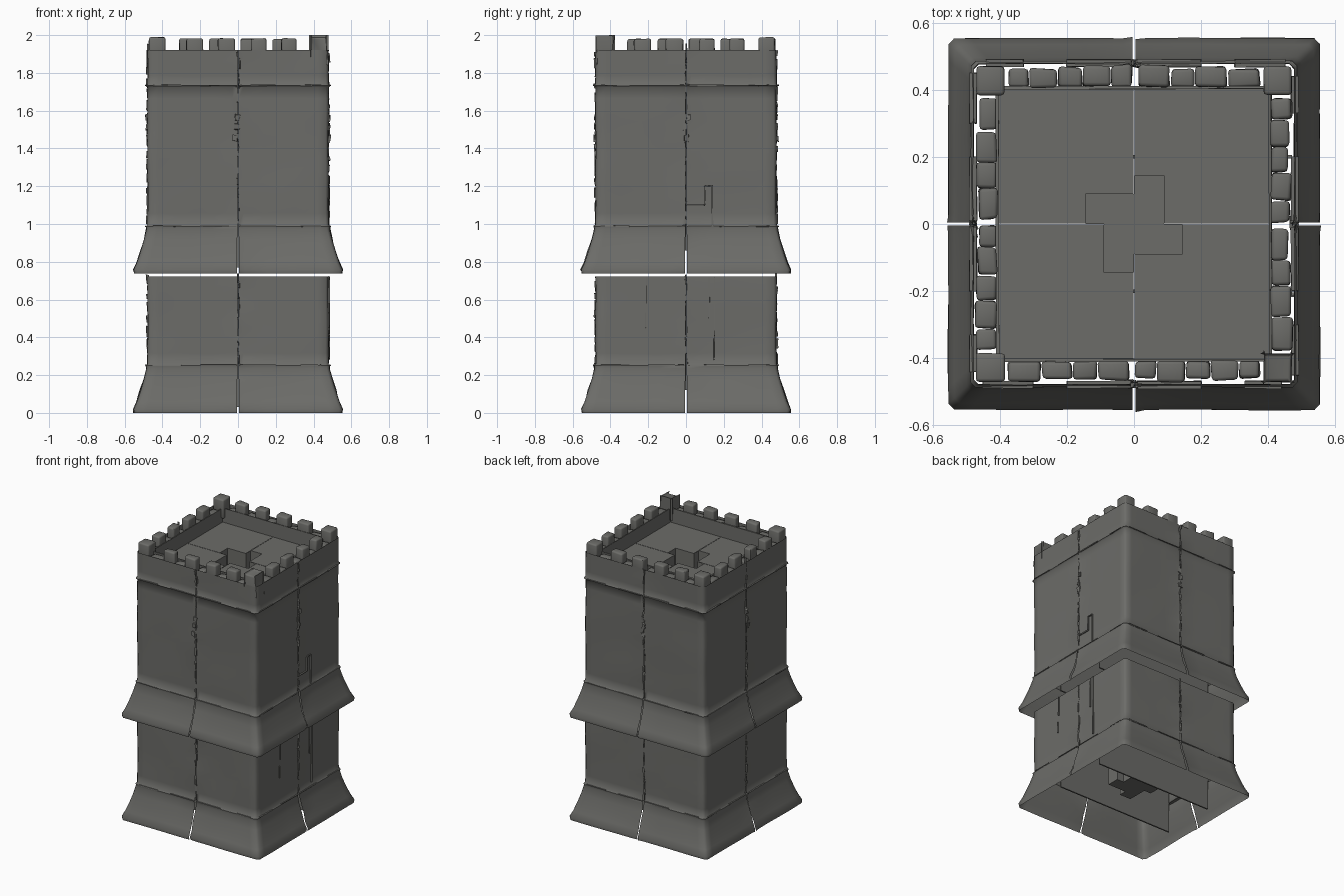
import bpy, bmesh, math, random
from mathutils import Matrix, Vector, noise

random.seed(4)
if "Cube" in bpy.data.objects:
    bpy.data.objects.remove(bpy.data.objects["Cube"])

stone = bpy.data.materials.new("grey_stone")
stone.use_nodes = True
COLOUR = (0.15, 0.15, 0.14, 1)
stone.diffuse_color = COLOUR
bsdf = stone.node_tree.nodes["Principled BSDF"]
bsdf.inputs["Base Color"].default_value = COLOUR
bsdf.inputs["Roughness"].default_value = 0.9

WALL, INNER = 0.478, 0.41


def finish(name, bm, angle=40):
    """Turn a bmesh into a shaded stone object."""
    mesh = bpy.data.meshes.new(name)
    bm.to_mesh(mesh)
    bm.free()
    obj = bpy.data.objects.new(name, mesh)
    bpy.context.collection.objects.link(obj)
    mesh.materials.append(stone)
    bpy.ops.object.select_all(action="DESELECT")
    obj.select_set(True)
    bpy.context.view_layer.objects.active = obj
    bpy.ops.object.shade_smooth_by_angle(angle=math.radians(angle))
    return obj


def box(bm, lo, hi, rot=None, wobble=0.0):
    """Box between two corners, optionally turned about z and roughened."""
    lo, hi = Vector(lo), Vector(hi)
    verts = bmesh.ops.create_cube(bm, size=1)["verts"]
    for v in verts:
        p = (lo + hi) / 2 + Vector(c * s for c, s in zip(v.co, hi - lo))
        p += Vector(random.uniform(-wobble, wobble) for _ in range(3))
        v.co = rot @ p if rot else p
    return verts


def quarter(k):
    return Matrix.Rotation(k * math.pi / 2, 4, "Z")


def shell(name, profile):
    """Four corner pieces of wall following a (radius, height) profile."""
    bm = bmesh.new()
    steps = [0.004, 0.03, 0.14, 0.25, 0.36, 0.44, 0.485]
    for k in range(4):
        rows = []
        for r, z in profile:
            row = []
            half = [t / 0.5 * r for t in steps]
            path = [(r, t) for t in half] + [(t, r) for t in reversed(half)]
            for i, (x, y) in enumerate(path):
                n = noise.noise(Vector((x * 4 + k * 7, y * 4, z * 4)))
                scale = 1 + 0.008 * n
                if i in (0, len(path) - 1):
                    scale += random.uniform(-0.008, 0.012)
                p = Vector((x * scale, y * scale, z))
                row.append(bm.verts.new(quarter(k) @ p))
            rows.append(row)
        for a, b in zip(rows, rows[1:]):
            for i in range(len(a) - 1):
                bm.faces.new((a[i], a[i + 1], b[i + 1], b[i]))
    return finish(name, bm, 50)


def skirt(base):
    """Flared foot of a storey."""
    flare = [(0.55, 0), (0.553, 0.02), (0.535, 0.06), (0.515, 0.12),
             (0.497, 0.18), (0.484, 0.235), (0.486, 0.25)]
    return [(r, base + z) for r, z in flare]


def straight(z0, z1, count):
    return [(WALL, z0 + (z1 - z0) * i / count) for i in range(count + 1)]


# Wall shells, lower and upper storey
shell("lower_wall", skirt(0) + straight(0.258, 0.722, 8))
shell("upper_wall", skirt(0.738) + straight(0.995, 1.725, 12)
      + [(0.486, 1.732)] + straight(1.742, 1.92, 4))


def floor(name, z, bottom):
    """Floor of four slabs around a pinwheel shaft with a closed bottom."""
    bm = bmesh.new()
    nx, ny, g = 0.09, 0.145, 0.001
    outline = [(nx, g), (INNER, g), (INNER, INNER), (g, INNER), (g, ny), (nx, ny)]
    for k in range(4):
        rot = quarter(k)
        top = [bm.verts.new(rot @ Vector((x, y, z))) for x, y in outline]
        bm.faces.new(top)
        # Shaft walls follow the notch of the slab
        notch = [(nx, 0), (nx, ny), (0, ny)]
        up = [bm.verts.new(rot @ Vector((x, y, z))) for x, y in notch]
        down = [bm.verts.new(rot @ Vector((x, y, bottom))) for x, y in notch]
        for i in range(2):
            bm.faces.new((up[i], up[i + 1], down[i + 1], down[i]))
        inner = bm.verts.new(rot @ Vector((0, 0, bottom)))
        bm.faces.new([inner] + down)
        # Ends of the shaft where neighbouring notches differ
        end = [(0, nx, z), (0, ny, z), (0, ny, bottom), (0, nx, bottom)]
        bm.faces.new([bm.verts.new(rot @ Vector(p)) for p in end])
    return finish(name, bm, 20)


floor("roof_floor", 1.82, 0.86)
floor("lower_floor", 0.7, 0.12)

# Long partition walls inside each storey
bm = bmesh.new()
for z0, z1 in ((0.03, 0.69), (0.77, 1.8)):
    for y in (-0.2, 0.2):
        box(bm, (-0.47, y - 0.005, z0), (0.47, y + 0.005, z1))
finish("partition_walls", bm)

# Inner face of the parapet
bm = bmesh.new()
for k in range(4):
    box(bm, (INNER - 0.008, -INNER, 1.815), (INNER, INNER, 1.92), quarter(k), 0.002)
finish("parapet_inner_wall", bm)

# Battlements: tall merlons and low blocks along both arms of each corner
bm = bmesh.new()
side_tall = [(0.07, 0.15), (0.23, 0.31)]
side_low = [(0.005, 0.066), (0.154, 0.226), (0.314, 0.375)]
top_tall = [(0.015, 0.105), (0.185, 0.275)]
top_low = [(0.109, 0.181), (0.279, 0.375)]
for k in range(4):
    rot = quarter(k)
    for spans, height in ((side_tall, 1.99), (side_low, 1.925)):
        for a, b in spans:
            box(bm, (0.408, a, 1.86), (random.uniform(0.458, 0.474), b, height), rot, 0.004)
    for spans, height in ((top_tall, 1.99), (top_low, 1.925)):
        for a, b in spans:
            box(bm, (a, 0.408, 1.86), (b, random.uniform(0.458, 0.474), height), rot, 0.004)
    box(bm, (0.385, 0.385, 1.86), (0.47, 0.47, 1.998), rot, 0.002)
bmesh.ops.bevel(bm, geom=bm.edges[:], offset=0.01, segments=2, affect="EDGES", profile=0.5)
top_z = max(v.co.z for v in bm.verts)
for v in bm.verts:
    v.co.z += 2.0 - top_z
finish("battlements", bm, 50)

# Ragged mortar along the vertical seams and thin ledges on the storey lines
bm = bmesh.new()
for k in range(4):
    rot = quarter(k)
    for z0, z1 in ((0.26, 0.71), (1.0, 1.9)):
        z = z0
        while z < z1:
            h = random.uniform(0.02, 0.06)
            side = random.uniform(-0.008, 0.004)
            depth = WALL + random.uniform(0.002, 0.009)
            box(bm, (WALL - 0.006, side, z), (depth, side + 0.006, z + h), rot, 0.003)
            z += h + random.uniform(0, 0.03)
    for z in (0.25, 0.985, 1.732):
        for a, b in ((-0.45, -0.3), (-0.2, -0.01), (0.01, 0.2), (0.33, 0.44)):
            box(bm, (WALL - 0.01, a, z), (WALL + 0.012, b, z + 0.005), rot, 0.002)
    # Crumbled patch high on the seam
    for z in (1.44, 1.5, 1.55):
        y = random.uniform(-0.025, 0.015)
        box(bm, (WALL - 0.01, y, z), (WALL + 0.008, y + 0.022, z + 0.03), rot, 0.006)
finish("seam_mortar", bm)

# Raised edges of the old openings on the left side wall
bm = bmesh.new()
edges = [(0.0, 0.1, 1.095, 1.103), (0.095, 0.103, 1.1, 1.2), (0.1, 0.135, 1.2, 1.207),
         (0.135, 0.143, 0.98, 1.205), (0.147, 0.153, 0.28, 0.72),
         (0.12, 0.126, 0.5, 0.72), (-0.212, -0.204, 0.58, 0.72), (-0.218, -0.212, 0.45, 0.53)]
for y0, y1, z0, z1 in edges:
    box(bm, (WALL - 0.01, y0, z0), (WALL + 0.008, y1, z1), None, 0.002)
finish("opening_edges", bm)
